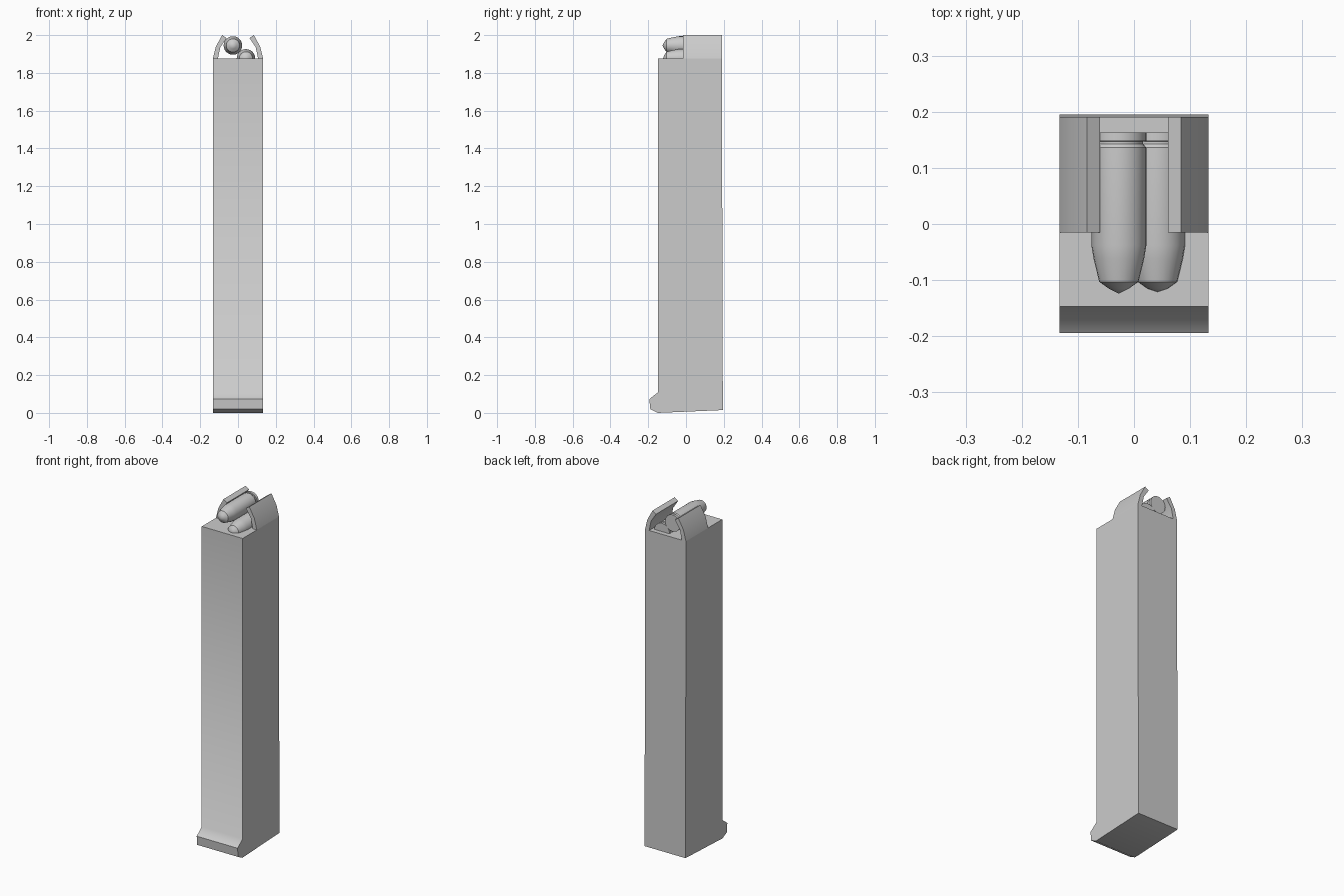
import bpy, bmesh, math

if "Cube" in bpy.data.objects:
    bpy.data.objects.remove(bpy.data.objects["Cube"])

steel = bpy.data.materials.new("grey_steel")
steel.diffuse_color = (0.6, 0.6, 0.6, 1)
steel.use_nodes = True
steel.node_tree.nodes["Principled BSDF"].inputs["Base Color"].default_value = steel.diffuse_color


def finish(name, bm, angle):
    bmesh.ops.recalc_face_normals(bm, faces=bm.faces)
    mesh = bpy.data.meshes.new(name)
    bm.to_mesh(mesh)
    bm.free()
    mesh.materials.append(steel)
    ob = bpy.data.objects.new(name, mesh)
    bpy.context.collection.objects.link(ob)
    bpy.ops.object.select_all(action='DESELECT')
    ob.select_set(True)
    bpy.context.view_layer.objects.active = ob
    bpy.ops.object.shade_smooth_by_angle(angle=math.radians(angle))
    return ob


def prism(name, points, offset, angle):
    """Extrude a closed outline of 3D points along an offset vector."""
    bm = bmesh.new()
    face = bm.faces.new([bm.verts.new(p) for p in points])
    out = bmesh.ops.extrude_face_region(bm, geom=[face])
    moved = [v for v in out["geom"] if isinstance(v, bmesh.types.BMVert)]
    bmesh.ops.translate(bm, verts=moved, vec=offset)
    return finish(name, bm, angle)


# Long case with the flared toe at the foot, as a side outline (y, z)
HALF = 0.133
TOP = 1.877
side = [(-0.147, TOP), (-0.147, 0.11), (-0.194, 0.073), (-0.189, 0.02),
        (-0.15, 0.0), (0.195, 0.015), (0.191, 1.4), (0.191, TOP)]
prism("case", [(-HALF, y, z) for y, z in side], (2 * HALF, 0, 0), 54)

# Pair of inward-curving feed lips (x, z)
lip = [(0.133, TOP), (0.117, 1.94), (0.084, 2.0),
       (0.061, 1.985), (0.094, 1.935), (0.106, TOP)]
for name, sign in (("left_lip", -1), ("right_lip", 1)):
    prism(name, [(sign * x, -0.015, z) for x, z in lip], (0, 0.206, 0), 30)


def cartridge(name, x, z, tip):
    """Revolve a (radius, y) profile round the y axis."""
    profile = [(0, 0.163), (0.049, 0.163), (0.049, 0.148), (0.043, 0.147),
               (0.043, 0.143), (0.049, 0.136), (0.049, -0.038),
               (0.045, -0.062), (0.035, -0.103), (0.018, -0.115), (0, tip)]
    bm = bmesh.new()
    verts = [bm.verts.new((r, y, 0)) for r, y in profile]
    edges = [bm.edges.new(pair) for pair in zip(verts, verts[1:])]
    bmesh.ops.spin(bm, geom=verts + edges, cent=(0, 0, 0), axis=(0, 1, 0),
                   angle=math.tau, steps=24, use_duplicate=False)
    bmesh.ops.remove_doubles(bm, verts=bm.verts, dist=1e-5)
    finish(name, bm, 40).location = (x, 0, z)


# Two staggered cartridges, the lower one half sunk in the case
cartridge("upper_cartridge", -0.027, 1.945, -0.124)
cartridge("lower_cartridge", 0.042, 1.877, -0.121)
